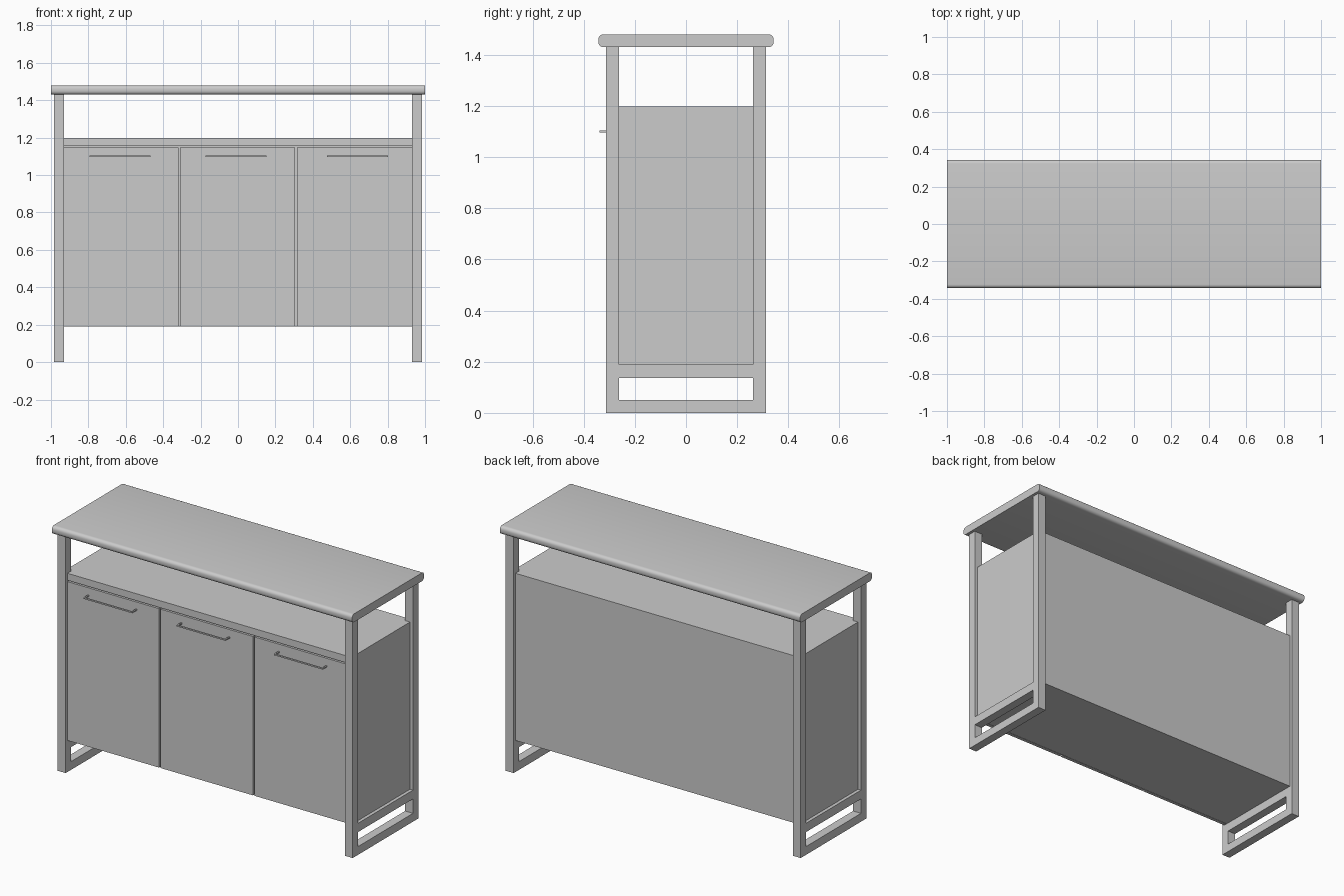
import bpy, bmesh

if "Cube" in bpy.data.objects:
    bpy.data.objects.remove(bpy.data.objects["Cube"])

def finish(name, bm):
    bmesh.ops.recalc_face_normals(bm, faces=bm.faces)
    me = bpy.data.meshes.new(name)
    bm.to_mesh(me)
    bm.free()
    ob = bpy.data.objects.new(name, me)
    bpy.context.collection.objects.link(ob)
    return ob

def add_box(bm, lo, hi):
    r = bmesh.ops.create_cube(bm, size=1)
    for v in r["verts"]:
        v.co = [(a + b) / 2 + c * (b - a) for a, b, c in zip(lo, hi, v.co)]

def boxes(name, *spans):
    bm = bmesh.new()
    for lo, hi in spans:
        add_box(bm, lo, hi)
    return finish(name, bm)

# Worktop: long front and back edges are rounded, ends are cut flat
bm = bmesh.new()
add_box(bm, (-1, -0.343, 1.43), (1, 0.343, 1.48))
long_edges = [e for e in bm.edges if abs(e.verts[0].co.x - e.verts[1].co.x) > 1]
bmesh.ops.bevel(bm, geom=long_edges, offset=0.02, segments=5, profile=0.5, affect='EDGES')
top = finish("worktop", bm)
bpy.context.view_layer.objects.active = top
top.select_set(True)
bpy.ops.object.shade_smooth_by_angle()

# Side frames: two posts and two rails around rectangular openings
IN, OUT, YI, YO = 0.93, 0.983, 0.262, 0.312
for side, s in (("left", -1), ("right", 1)):
    x0, x1 = sorted((s * IN, s * OUT))
    boxes(side + "_frame",
          ((x0, -YO, 0), (x1, -YI, 1.43)),
          ((x0, YI, 0), (x1, YO, 1.43)),
          ((x0, -YI, 0), (x1, YI, 0.05)),
          ((x0, -YI, 0.137), (x1, YI, 0.19)))
    # Side panel set back from the outer face of the frame
    p0, p1 = sorted((s * IN, s * 0.963))
    boxes(side + "_panel", ((p0, -YI, 0.19), (p1, YI, 1.197)))

# Cabinet carcass and its top slab
FRONT, BACK = -0.295, 0.295
boxes("cabinet_body", ((-IN, FRONT + 0.022, 0.19), (IN, BACK, 1.155)))
boxes("cabinet_top", ((-IN, FRONT, 1.155), (IN, BACK, 1.197)))

# Doors with narrow gaps, each with a bar handle on two posts
doors = (("left", -IN, -0.319, -0.631),
         ("middle", -0.311, 0.306, -0.01),
         ("right", 0.316, IN, 0.638))
for label, a, b, c in doors:
    boxes(label + "_door", ((a, FRONT, 0.19), (b, FRONT + 0.02, 1.147)))
    h, t = 0.163, 0.008
    boxes(label + "_handle",
          ((c - h, -0.338, 1.096), (c + h, -0.33, 1.104)),
          ((c - h, -0.33, 1.096), (c - h + t, FRONT, 1.104)),
          ((c + h - t, -0.33, 1.096), (c + h, FRONT, 1.104)))
